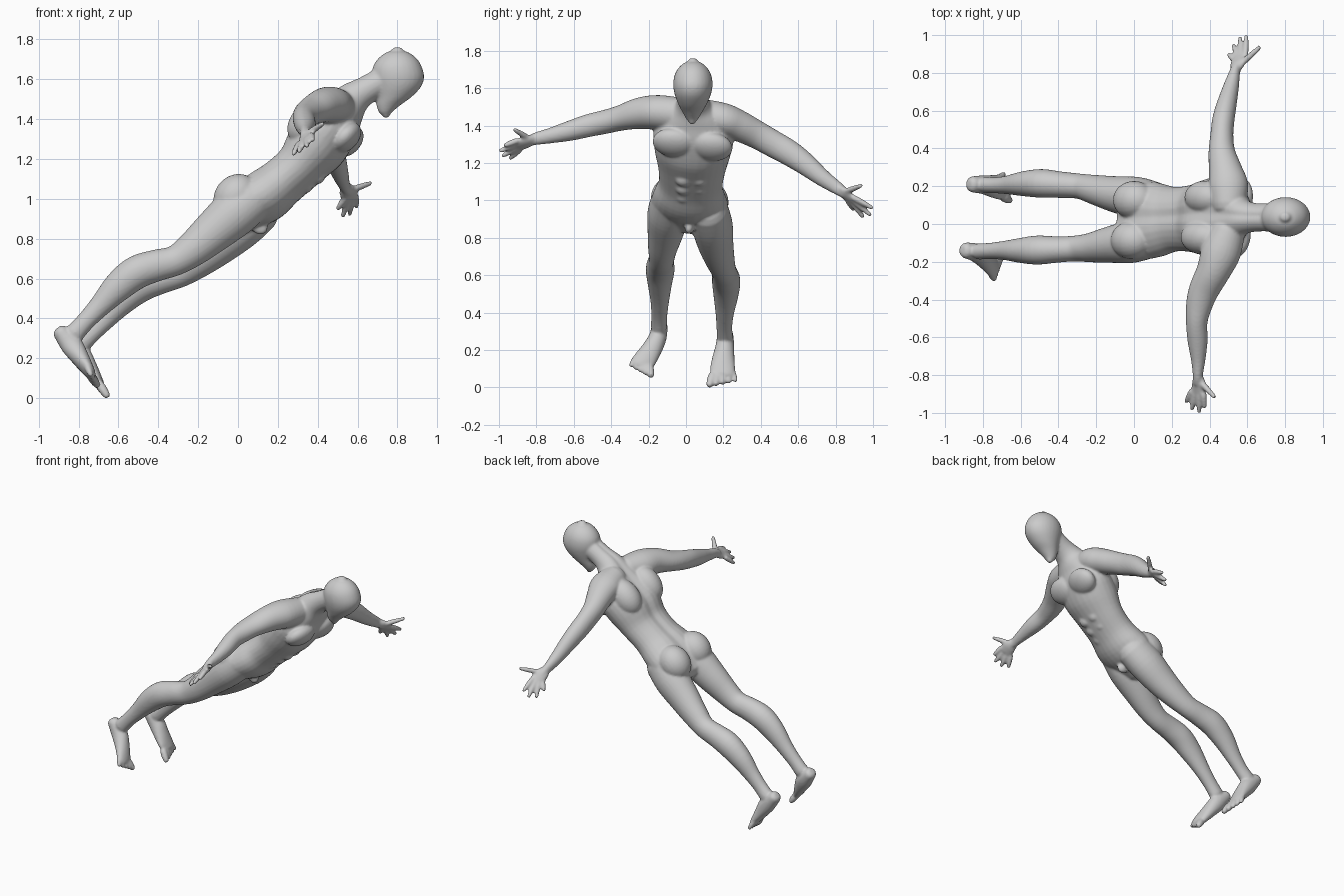
import bpy, bmesh, math
from mathutils import Vector, Matrix

skin = bpy.data.materials.new("matte_grey")
skin.diffuse_color = (0.6, 0.6, 0.6, 1)
parts = []


def add_part(name, bm):
    bmesh.ops.recalc_face_normals(bm, faces=bm.faces[:])
    me = bpy.data.meshes.new(name)
    bm.to_mesh(me)
    bm.free()
    ob = bpy.data.objects.new(name, me)
    bpy.context.collection.objects.link(ob)
    parts.append(ob)


def spline(rows, steps=4):
    """Smoothly interpolate rows of numbers."""
    out = []
    for i in range(len(rows) - 1):
        p0, p1, p2 = rows[max(i - 1, 0)], rows[i], rows[i + 1]
        p3 = rows[min(i + 2, len(rows) - 1)]
        for s in range(steps):
            t = s / steps
            out.append([b + 0.5 * t * (c - a + t * (2*a - 5*b + 4*c - d + t * (3*(b - c) + d - a)))
                        for a, b, c, d in zip(p0, p1, p2, p3)])
    return out + [list(rows[-1])]


def loft(name, rows, lateral=(0, 1, 0), axis=None, groove=0.0, n=28):
    """Skin elliptical sections (x, y, z, half width, half depth) with rounded ends."""
    rows = spline(rows)
    pts = [Vector(r[:3]) for r in rows]
    rings = []
    for i, r in enumerate(rows):
        t = Vector(axis) if axis else (pts[min(i + 1, len(pts) - 1)] - pts[max(i - 1, 0)]).normalized()
        rings.append((pts[i], t, r[3], r[4]))

    def cap(ring, sign):
        p, t, a, b = ring
        m = min(a, b) * sign
        return [(p + t * m * h, t, a * s, b * s) for h, s in ((0.35, 0.88), (0.65, 0.5))]
    rings = cap(rings[0], -1)[::-1] + rings + cap(rings[-1], 1)
    bm = bmesh.new()
    loops = []
    for p, t, a, b in rings:
        lat = Vector(lateral)
        lat = (lat - t * lat.dot(t)).normalized()
        dep = t.cross(lat)
        loop = []
        for k in range(n):
            u = 2 * math.pi * k / n
            g = 1 - groove * math.exp(-(math.cos(u) / 0.2) ** 2) if math.sin(u) > 0 else 1
            loop.append(bm.verts.new(p + lat * a * math.cos(u) + dep * b * g * math.sin(u)))
        loops.append(loop)
    for l0, l1 in zip(loops, loops[1:]):
        for k in range(n):
            bm.faces.new((l0[k], l0[(k + 1) % n], l1[(k + 1) % n], l1[k]))
    bm.faces.new(loops[0])
    bm.faces.new(loops[-1])
    add_part(name, bm)


def muscle(name, centre, radii):
    """Ellipsoid in the leaning torso frame: across, through, along."""
    across = Vector((0.1, 0.99, -0.1)).normalized()
    along = Vector((0.69, 0, 0.72)).normalized()
    through = along.cross(across)
    m = Matrix((across * radii[0], through * radii[1], along * radii[2])).transposed().to_4x4()
    bm = bmesh.new()
    bmesh.ops.create_uvsphere(bm, u_segments=24, v_segments=16, radius=1,
                              matrix=Matrix.Translation(centre) @ m)
    add_part(name, bm)


def digit(name, base, tip, r0, r1):
    b, t = Vector(base), Vector(tip)
    t = t - (t - b).normalized() * r1 * 0.6
    loft(name, [(*b, r0, r0), (*((b + t) / 2), r0, r0), (*t, r1, r1)], (0.7, 0.2, 0.6), n=12)


# Torso and neck, with a spine groove
loft("torso", [
    (-.02, .02, .90, .15, .09), (.06, .02, .97, .205, .125), (.14, .02, 1.02, .195, .135),
    (.22, .025, 1.085, .172, .125), (.31, .03, 1.165, .18, .128), (.39, .035, 1.265, .205, .155),
    (.47, .04, 1.36, .215, .14), (.525, .04, 1.44, .165, .11), (.575, .037, 1.50, .10, .09),
    (.64, .035, 1.545, .076, .072), (.74, .035, 1.60, .075, .072)], (.1, .99, -.1), groove=0.12)

# Head, stacked in level slices from chin to crown
loft("head", [
    (.743, .033, 1.418, .018, .018), (.740, .033, 1.435, .032, .034), (.755, .034, 1.47, .052, .06),
    (.782, .035, 1.51, .074, .088), (.80, .036, 1.56, .095, .117), (.803, .037, 1.61, .105, .131),
    (.80, .037, 1.66, .101, .123), (.80, .037, 1.70, .083, .100), (.80, .037, 1.73, .054, .064),
    (.80, .037, 1.742, .028, .032)], (0, 1, 0), axis=(0, 0, 1))

# Torso muscles
for side, dy in (("right", -.1), ("left", .1)):
    s = dy / .1
    muscle(side + "_pectoral", (.548 + s * .006, .035 + dy, 1.297 - s * .01), (.115, .06, .09))
    muscle(side + "_shoulder_blade", (.37 + s * .01, .035 + dy * 1.05, 1.375 - s * .01), (.09, .095, .13))
    muscle(side + "_buttock", (-.005 + s * .006, .02 + dy * 1.06, 1.0 - s * .012), (.102, .105, .12))
    for i in range(3):
        muscle(side + "_abdominal", (.285 + .06 * i, .027 + dy * .42, 1.015 + .045 * i), (.04, .028, .036))
muscle("groin", (.105, .02, .865), (.026, .05, .04))

# Arms, from inside the chest to the wrist
loft("right_arm", [
    (.50, -.04, 1.46, .09, .09), (.46, -.15, 1.47, .105, .093), (.42, -.25, 1.465, .09, .084),
    (.37, -.35, 1.44, .08, .068), (.345, -.43, 1.42, .07, .064), (.332, -.52, 1.40, .057, .061),
    (.337, -.62, 1.372, .053, .054), (.34, -.72, 1.347, .038, .042), (.338, -.80, 1.33, .027, .034),
    (.34, -.84, 1.318, .028, .026)], (1, 0, 0))
loft("left_arm", [
    (.50, .10, 1.45, .09, .09), (.50, .20, 1.43, .105, .09), (.485, .28, 1.40, .09, .083),
    (.465, .38, 1.35, .071, .075), (.465, .47, 1.30, .061, .072), (.473, .55, 1.255, .059, .069),
    (.49, .63, 1.20, .053, .061), (.515, .73, 1.12, .041, .046), (.535, .81, 1.065, .028, .035),
    (.55, .85, 1.035, .028, .026)], (1, 0, 0))

# Hands: palm, four fingers and a thumb
hands = {
    "right": ([(.338, -.81, 1.327, .03, .024), (.345, -.85, 1.313, .045, .023),
               (.34, -.895, 1.295, .046, .017)], (.75, 0, .6),
              [((.305, -.885, 1.275), (.275, -.945, 1.22)), ((.325, -.90, 1.283), (.305, -.985, 1.235)),
               ((.345, -.905, 1.30), (.345, -1.0, 1.262)), ((.368, -.90, 1.32), (.375, -.975, 1.292)),
               ((.355, -.84, 1.33), (.43, -.92, 1.38))]),
    "left": ([(.538, .82, 1.06, .03, .024), (.55, .85, 1.036, .045, .023),
              (.563, .885, 1.005, .044, .017)], (.8, .2, .35),
             [((.535, .865, 1.0), (.498, .90, .945)), ((.55, .885, .995), (.525, .95, .908)),
              ((.57, .895, 1.0), (.56, .99, .918)), ((.59, .895, 1.015), (.595, 1.0, .957)),
              ((.57, .85, 1.045), (.67, .94, 1.08))])}
for side, (palm, lat, fingers) in hands.items():
    loft(side + "_palm", palm, lat)
    for base, tip in fingers:
        digit(side + "_finger", base, tip, .0165, .012)

# Legs, hip to ankle
loft("right_leg", [
    (.07, -.08, 1.0, .105, .115), (-.02, -.095, .925, .112, .12), (-.13, -.11, .83, .096, .105),
    (-.23, -.125, .745, .078, .088), (-.315, -.13, .69, .068, .076), (-.41, -.135, .665, .07, .08),
    (-.51, -.138, .63, .077, .084), (-.60, -.14, .56, .066, .076), (-.69, -.14, .465, .05, .056),
    (-.765, -.143, .385, .043, .047), (-.82, -.145, .325, .043, .05)])
loft("left_leg", [
    (.10, .12, .95, .105, .12), (.01, .14, .865, .11, .12), (-.10, .158, .77, .096, .105),
    (-.20, .18, .69, .08, .088), (-.29, .20, .63, .067, .074), (-.39, .208, .60, .07, .078),
    (-.49, .215, .565, .076, .084), (-.585, .213, .49, .066, .074), (-.67, .207, .395, .049, .055),
    (-.735, .205, .325, .042, .047), (-.79, .208, .27, .043, .05)])

# Feet: heel to ball, then five toes fanned from big to little
feet = {
    "right": ([(-.89, -.14, .33, .043, .04), (-.835, -.152, .265, .048, .055), (-.79, -.185, .20, .055, .044),
               (-.75, -.225, .14, .062, .03), (-.735, -.235, .115, .055, .022)], (.1, .85, -.45),
              ((-.737, -.197, .11), (-.70, -.185, .055)), ((-.755, -.27, .155), (-.735, -.298, .11))),
    "left": ([(-.855, .21, .285, .043, .04), (-.795, .208, .22, .05, .055), (-.75, .20, .155, .06, .044),
              (-.71, .195, .095, .068, .03), (-.692, .19, .07, .06, .022)], (-.1, 1, .1),
             ((-.692, .142, .065), (-.652, .122, .004)), ((-.715, .245, .09), (-.685, .268, .03)))}
for side, (rows, lat, big, little) in feet.items():
    loft(side + "_foot", rows, lat)
    for i in range(5):
        f = i / 4
        ends = [Vector(b).lerp(Vector(l), f) for b, l in zip(big, little)]
        digit(side + "_toe", ends[0], ends[1], .023 - .006 * f, .018 - .005 * f)

# Fuse all parts into one smooth body
bpy.ops.object.select_all(action='DESELECT')
for ob in parts:
    ob.select_set(True)
body = parts[0]
bpy.context.view_layer.objects.active = body
bpy.ops.object.join()
body.name = body.data.name = "body"
fuse = body.modifiers.new("fuse", 'REMESH')
fuse.mode = 'VOXEL'
fuse.voxel_size = 0.0075
fuse.use_smooth_shade = True
soften = body.modifiers.new("soften", 'SMOOTH')
soften.factor = 0.5
soften.iterations = 7
for name in ("fuse", "soften"):
    bpy.ops.object.modifier_apply(modifier=name)
body.data.materials.clear()
body.data.materials.append(skin)
bpy.ops.object.shade_smooth()
